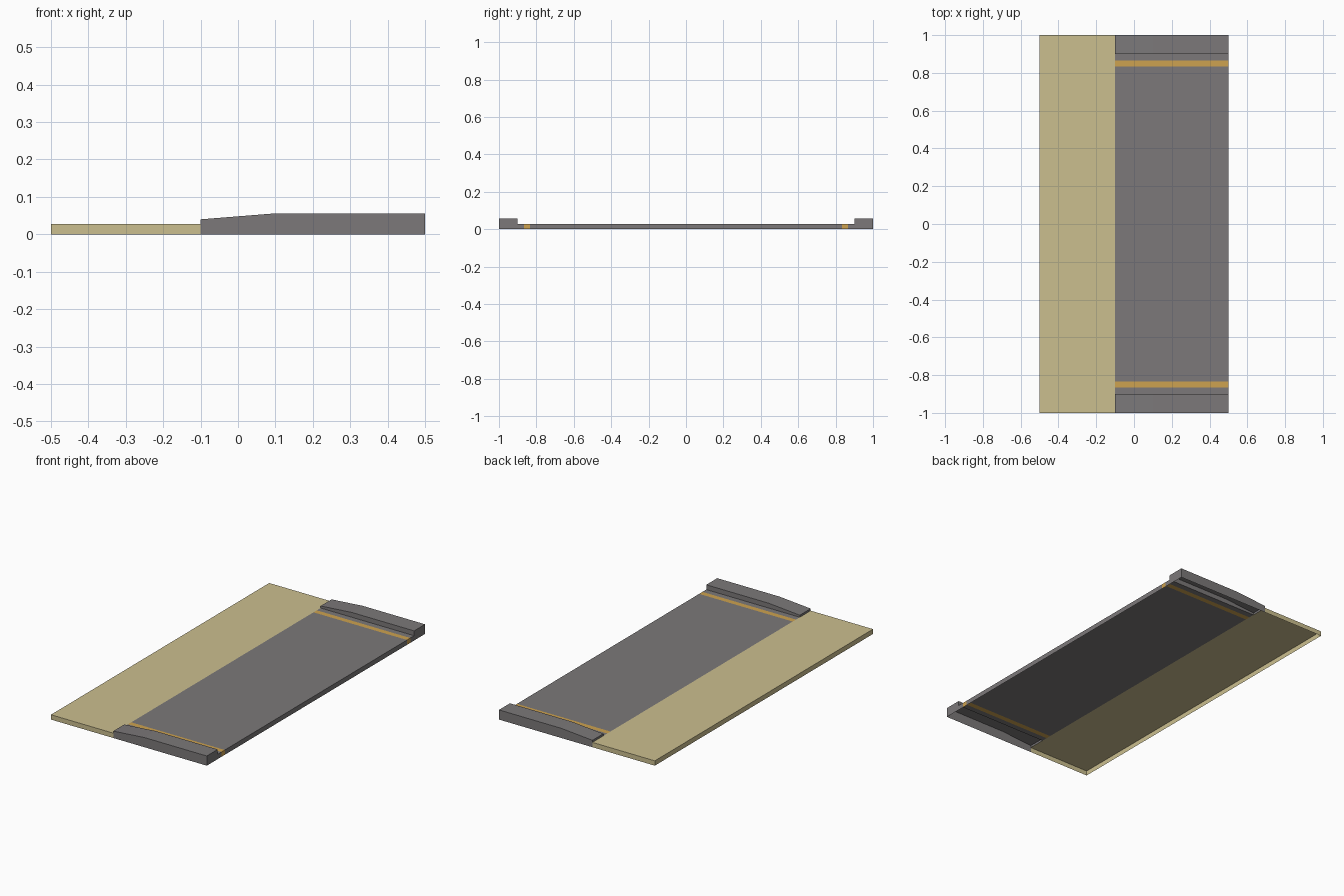
import bpy, bmesh

if "Cube" in bpy.data.objects:
    bpy.data.objects.remove(bpy.data.objects["Cube"])

H = 0.028          # ground level
SEAM = -0.1        # where sand meets road


def material(name, rgb):
    m = bpy.data.materials.new(name)
    m.diffuse_color = (*rgb, 1.0)
    m.use_nodes = True
    m.node_tree.nodes["Principled BSDF"].inputs["Base Color"].default_value = m.diffuse_color
    return m


sand_mat = material("sand", (0.60, 0.52, 0.275))
grey_mat = material("asphalt grey", (0.20, 0.19, 0.192))
gold_mat = material("line gold", (0.61, 0.36, 0.08))


def shell(name, profile, y0, y1, mat, cap0=None, cap1=None):
    """Sweep an open (x, z) profile, left to right, along y; caps are optional outlines."""
    bm = bmesh.new()
    for (xa, za), (xb, zb) in zip(profile, profile[1:]):
        quad = [(xa, y0, za), (xb, y0, zb), (xb, y1, zb), (xa, y1, za)]
        bm.faces.new([bm.verts.new(p) for p in quad])
    if cap0:
        bm.faces.new([bm.verts.new((x, y0, z)) for x, z in reversed(cap0)])
    if cap1:
        bm.faces.new([bm.verts.new((x, y1, z)) for x, z in cap1])
    bmesh.ops.remove_doubles(bm, verts=bm.verts, dist=1e-5)
    me = bpy.data.meshes.new(name)
    bm.to_mesh(me)
    bm.free()
    me.materials.append(mat)
    ob = bpy.data.objects.new(name, me)
    bpy.context.collection.objects.link(ob)
    return ob


# Sand verge, open underneath
sand = [(-0.5, 0), (-0.5, H), (SEAM, H)]
sand_cap = sand + [(SEAM, 0)]
shell("sand_verge", sand, -1, 1, sand_mat, sand_cap, sand_cap)

# Road surface with its outer edge
road = [(SEAM, H), (0.5, H), (0.5, 0)]
shell("road_surface", road, -0.835, 0.835, grey_mat)

# Kerb outlines: full outside, only above the road inside
kerb = [(SEAM, H), (SEAM, 0.04), (0.1, 0.056), (0.5, 0.056), (0.5, 0)]
outer = [(SEAM, 0)] + kerb[1:]
inner = kerb[:-1] + [(0.5, H)]

# Painted lines, gutters and kerbs on both sides
for side, s in (("front", -1), ("back", 1)):
    def span(a, b):
        return sorted((s * a, s * b))
    shell(side + "_edge_line", road, *span(0.835, 0.865), gold_mat)
    shell(side + "_gutter", road, *span(0.865, 0.9), grey_mat)
    caps = (outer, inner) if s < 0 else (inner, outer)
    shell(side + "_kerb", kerb, *span(0.9, 1.0), grey_mat, *caps)
